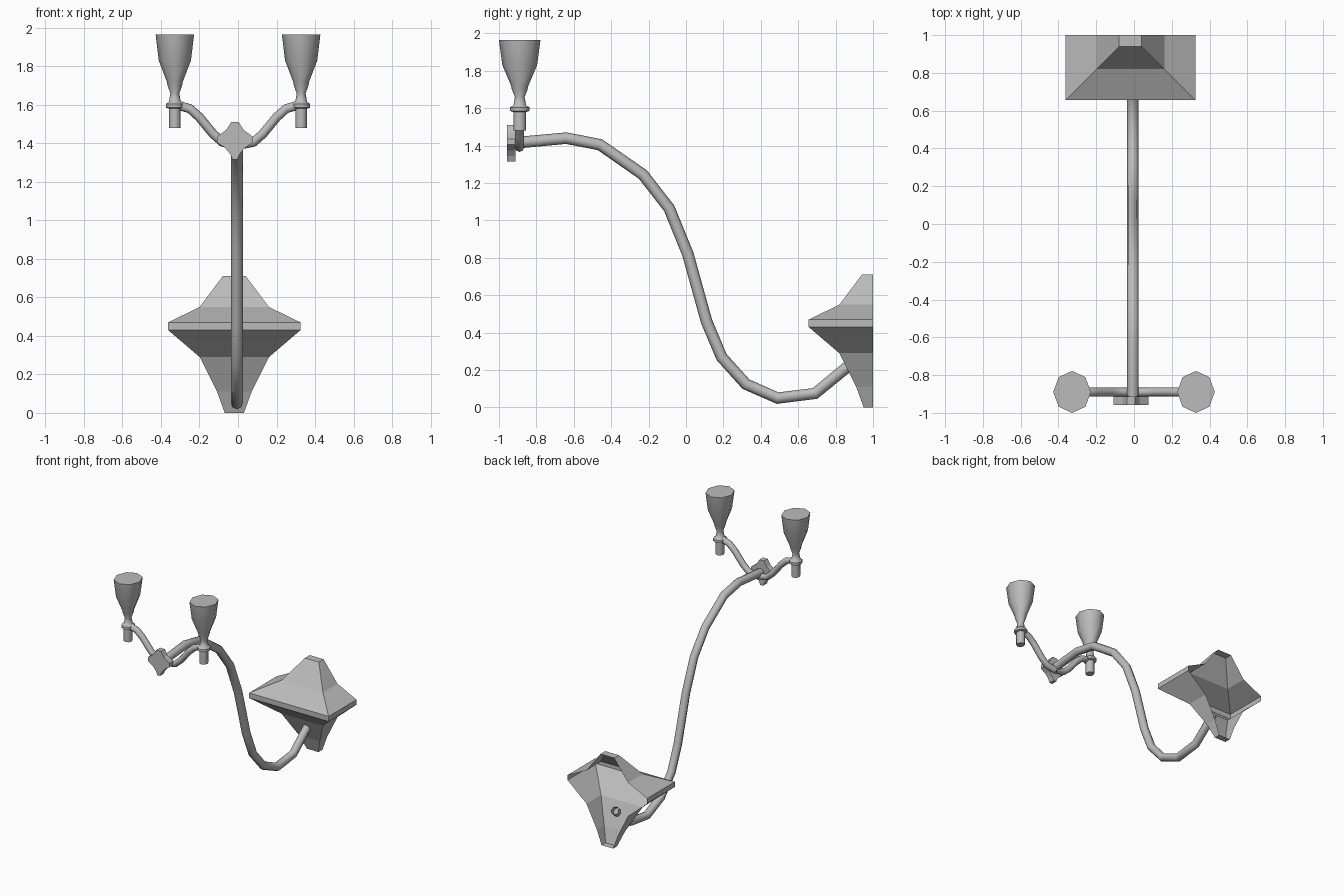
import bpy, bmesh, math

cube = bpy.data.objects.get("Cube")
if cube:
    bpy.data.objects.remove(cube)

metal = bpy.data.materials.new("grey_metal")
metal.use_nodes = True
grey = (0.5, 0.5, 0.5, 1)
metal.diffuse_color = grey
metal.node_tree.nodes["Principled BSDF"].inputs["Base Color"].default_value = grey


def finish(name, bm, smooth=False):
    mesh = bpy.data.meshes.new(name)
    bm.to_mesh(mesh)
    bm.free()
    mesh.materials.append(metal)
    ob = bpy.data.objects.new(name, mesh)
    bpy.context.collection.objects.link(ob)
    if smooth:
        bpy.ops.object.select_all(action='DESELECT')
        ob.select_set(True)
        bpy.context.view_layer.objects.active = ob
        bpy.ops.object.shade_smooth_by_angle(angle=math.radians(50))
    return ob


def loft(bm, rings, closed=True):
    """Bridge successive rings of points and cap both ends."""
    loops = [[bm.verts.new(p) for p in ring] for ring in rings]
    n = len(loops[0])
    for a, b in zip(loops, loops[1:]):
        for i in range(n if closed else n - 1):
            j = (i + 1) % n
            bm.faces.new((a[i], a[j], b[j], b[i]))
    bm.faces.new(loops[0][::-1])
    bm.faces.new(loops[-1])


def tube(name, points, radius):
    """Eight-sided open pipe along a path."""
    curve = bpy.data.curves.new(name, 'CURVE')
    curve.dimensions = '3D'
    curve.bevel_depth = radius
    curve.bevel_resolution = 2
    spline = curve.splines.new('POLY')
    spline.points.add(len(points) - 1)
    for point, co in zip(spline.points, points):
        point.co = (*co, 1)
    spline.use_smooth = True
    curve.materials.append(metal)
    ob = bpy.data.objects.new(name, curve)
    bpy.context.collection.objects.link(ob)


# Wall mount: half of a stepped double pyramid, open against the wall
mount_x = -0.019
profile = [(0, 0.05), (0.11, 0.09), (0.29, 0.18), (0.43, 0.344),
           (0.47, 0.344), (0.55, 0.18), (0.71, 0.06)]
bm = bmesh.new()
loft(bm, [[(mount_x - h, 1, z), (mount_x - h, 1 - h, z),
           (mount_x + h, 1 - h, z), (mount_x + h, 1, z)]
          for z, h in profile], closed=False)
finish("wall_mount", bm)

# Main S-shaped pipe
path = [(-0.91, 1.415), (-0.64, 1.44), (-0.46, 1.405), (-0.23, 1.245),
        (-0.09, 1.065), (0.01, 0.82), (0.11, 0.46), (0.19, 0.27),
        (0.32, 0.125), (0.49, 0.05), (0.69, 0.075), (0.885, 0.235)]
tube("main_pipe", [(-0.006, y, z) for y, z in path], 0.031)

# Ornamental front plate
outline = [(1.315, 0.012), (1.345, 0.025), (1.375, 0.05), (1.405, 0.093),
           (1.435, 0.093), (1.47, 0.045), (1.51, 0.02)]
plate_x = -0.016
sides = ([(plate_x + h, z) for z, h in outline]
         + [(plate_x - h, z) for z, h in reversed(outline)])
bm = bmesh.new()
loft(bm, [[(x, y, z) for x, z in sides] for y in (-0.912, -0.958)])
bmesh.ops.recalc_face_normals(bm, faces=bm.faces)
finish("front_plate", bm)

# Curved arms, cups and stems on both sides
arm_path = [(0, 1.39), (0.08, 1.405), (0.13, 1.45), (0.2, 1.535),
            (0.25, 1.58), (0.32, 1.6)]
cup_profile = [(1.48, 0.034), (1.58, 0.034), (1.585, 0.052), (1.605, 0.052),
               (1.615, 0.034), (1.66, 0.026), (1.7, 0.042), (1.72, 0.046),
               (1.83, 0.093), (1.965, 0.111)]
for side, label in ((1, "left"), (-1, "right")):
    tube(label + "_arm", [(side * x, -0.89, z) for x, z in arm_path], 0.024)
    bm = bmesh.new()
    loft(bm, [[(side * 0.328 + 0.9 * r * math.cos(math.tau * i / 8),
                -0.889 + r * math.sin(math.tau * i / 8), z) for i in range(8)]
              for z, r in cup_profile])
    finish(label + "_cup", bm, smooth=True)
